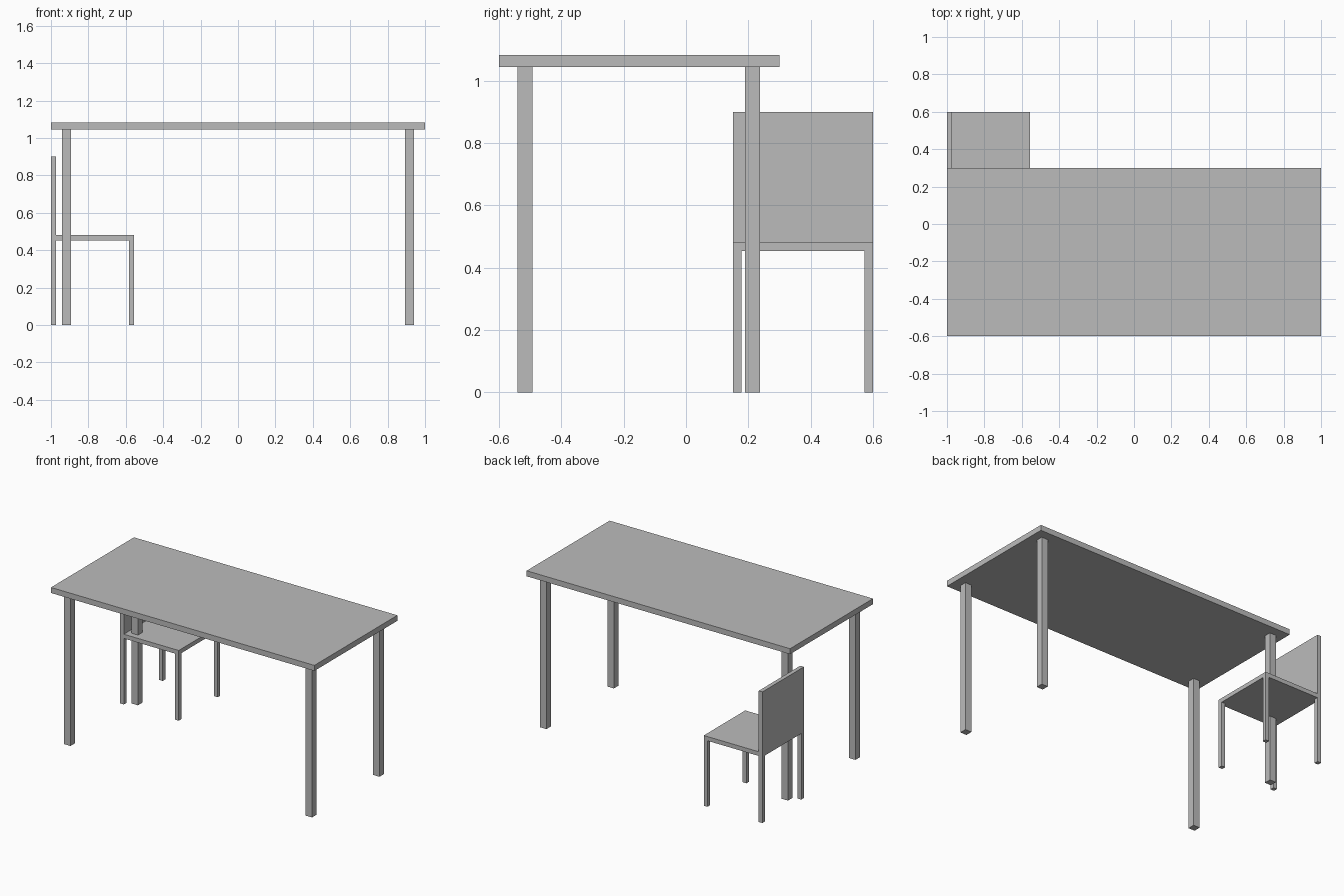
import bpy

cube = bpy.data.objects.get("Cube")
if cube:
    bpy.data.objects.remove(cube, do_unlink=True)

grey = bpy.data.materials.new("plain_grey")
grey.use_nodes = True
colour = (0.5, 0.5, 0.5, 1.0)
grey.diffuse_color = colour
grey.node_tree.nodes["Principled BSDF"].inputs["Base Color"].default_value = colour


def box(name, low, high):
    """Axis-aligned box between two opposite corners."""
    centre = [(a + b) / 2 for a, b in zip(low, high)]
    bpy.ops.mesh.primitive_cube_add(size=1, location=centre)
    ob = bpy.context.object
    ob.name = ob.data.name = name
    size = [b - a for a, b in zip(low, high)]
    for v in ob.data.vertices:
        v.co = [c * s for c, s in zip(v.co, size)]
    ob.data.materials.append(grey)
    return ob


def legs(prefix, xs, ys, width, height):
    """Four square legs from the low corners given by xs and ys."""
    for side, x in zip(("right", "left"), xs):
        for end, y in zip(("front", "back"), ys):
            box(f"{prefix}_leg_{end}_{side}", (x, y, 0), (x + width, y + width, height))


# Table
TOP_UNDER = 1.044
box("table_top", (-1, -0.6, TOP_UNDER), (1, 0.3, 1.082))
legs("table", (-0.941, 0.893), (-0.541, 0.19), 0.048, TOP_UNDER)

# Chair, facing +x
SEAT_UNDER, SEAT_TOP = 0.453, 0.482
X0, X1, Y0, Y1, T = -1, -0.555, 0.15, 0.6, 0.028
box("chair_seat", (X0, Y0, SEAT_UNDER), (X1, Y1, SEAT_TOP))
box("chair_backrest", (X0, Y0, SEAT_TOP), (X0 + T, Y1, 0.90))
legs("chair", (X0, X1 - T), (Y0, Y1 - T), T, SEAT_UNDER)
